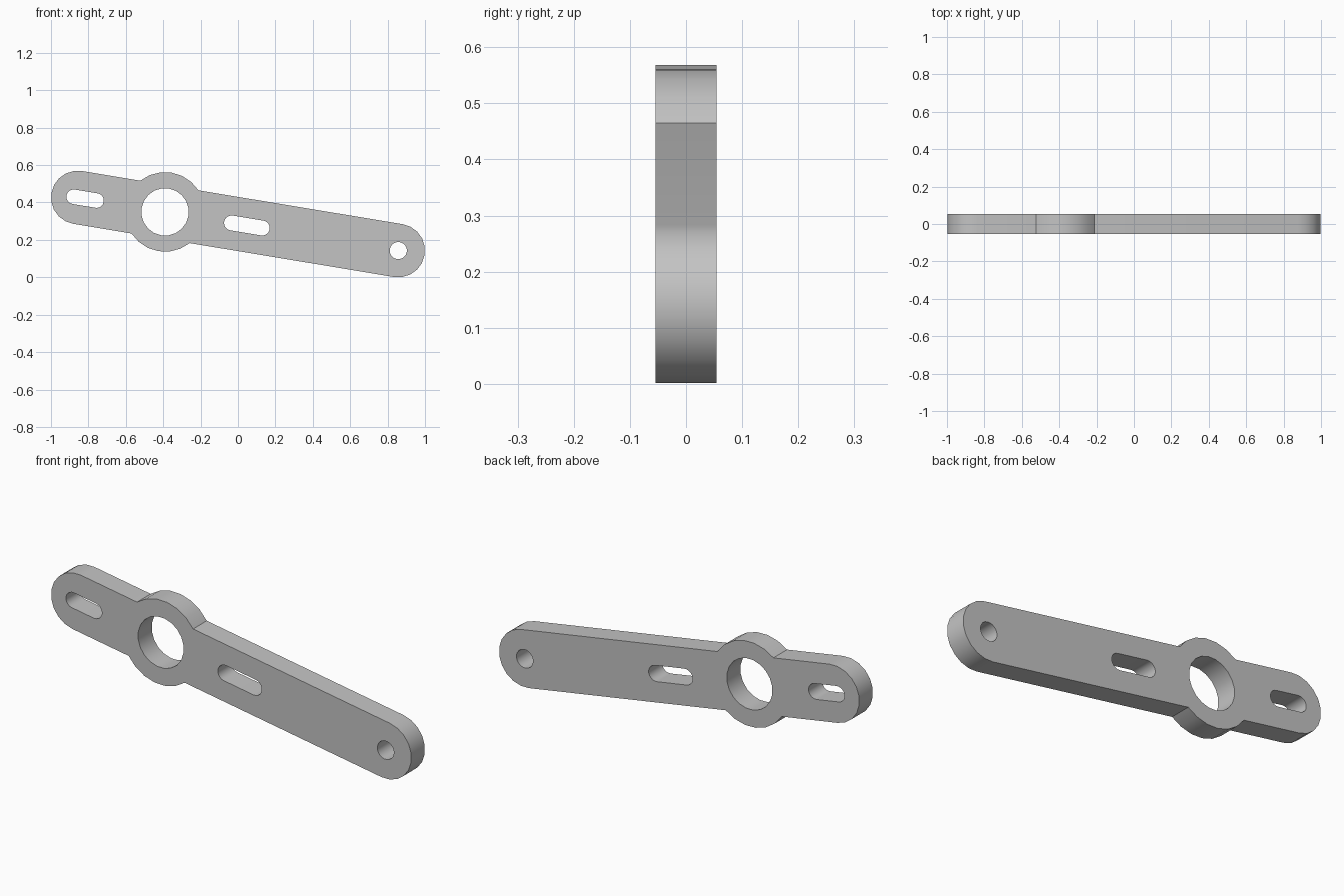
import bpy, bmesh, math
from mathutils import Matrix, Vector

cube = bpy.data.objects.get("Cube")
if cube:
    bpy.data.objects.remove(cube, do_unlink=True)

# Main dimensions, measured along the arm from its high end
HIGH_END = Vector((-0.857, 0, 0.427))
LOW_END = Vector((0.857, 0, 0.143))
LENGTH = (LOW_END - HIGH_END).length
HALF_WIDTH = 0.143
DEPTH = 0.108
RING_AT, RING_RADIUS, BORE_RADIUS = 0.473, 0.213, 0.127


def arc(cx, radius, start, end, steps):
    """Points on an arc centred on the arm's axis, angles in degrees."""
    angles = [math.radians(start + (end - start) * i / steps) for i in range(steps + 1)]
    return [(cx + radius * math.cos(a), radius * math.sin(a)) for a in angles]


def circle(cx, radius, steps=20):
    return arc(cx, radius, 0, 360, steps)[:-1]


def slot(cx, half_span, radius):
    return (arc(cx + half_span, radius, -90, 90, 10)
            + arc(cx - half_span, radius, 90, 270, 10))


# Outline: rounded ends with the ring bulging out on both long edges
meet = math.degrees(math.asin(HALF_WIDTH / RING_RADIUS))
outline = (arc(LENGTH, HALF_WIDTH, -90, 90, 10)
           + arc(RING_AT, RING_RADIUS, meet, 180 - meet, 6)
           + arc(0, HALF_WIDTH, 90, 270, 10)
           + arc(RING_AT, RING_RADIUS, 180 + meet, 360 - meet, 6))
openings = [circle(RING_AT, BORE_RADIUS), circle(LENGTH, 0.046),
            slot(0.04, 0.062, 0.039), slot(0.917, 0.083, 0.040)]

# Fill the pierced profile and give it thickness
bm = bmesh.new()
edges = []
for loop in [outline] + openings:
    verts = [bm.verts.new((x, -DEPTH / 2, z)) for x, z in loop]
    edges += [bm.edges.new((v, verts[i - 1])) for i, v in enumerate(verts)]
bmesh.ops.triangle_fill(bm, edges=edges, use_beauty=True, use_dissolve=False)
extruded = bmesh.ops.extrude_face_region(bm, geom=bm.faces[:])["geom"]
bmesh.ops.translate(bm, vec=(0, DEPTH, 0),
                    verts=[g for g in extruded if isinstance(g, bmesh.types.BMVert)])
bmesh.ops.recalc_face_normals(bm, faces=bm.faces[:])

# Tilt the arm so it slopes between its two ends
slope = math.atan2(HIGH_END.z - LOW_END.z, LOW_END.x - HIGH_END.x)
bm.transform(Matrix.Translation(HIGH_END) @ Matrix.Rotation(slope, 4, "Y"))
mesh = bpy.data.meshes.new("slotted_arm")
bm.to_mesh(mesh)
bm.free()

# Plain grey finish
grey = bpy.data.materials.new("plain grey")
grey.use_nodes = True
colour = (0.55, 0.55, 0.55, 1)
grey.diffuse_color = colour
grey.node_tree.nodes["Principled BSDF"].inputs["Base Color"].default_value = colour
mesh.materials.append(grey)

arm = bpy.data.objects.new("slotted_arm", mesh)
bpy.context.collection.objects.link(arm)
bpy.ops.object.select_all(action="DESELECT")
arm.select_set(True)
bpy.context.view_layer.objects.active = arm
bpy.ops.object.shade_smooth_by_angle(angle=math.radians(30))
